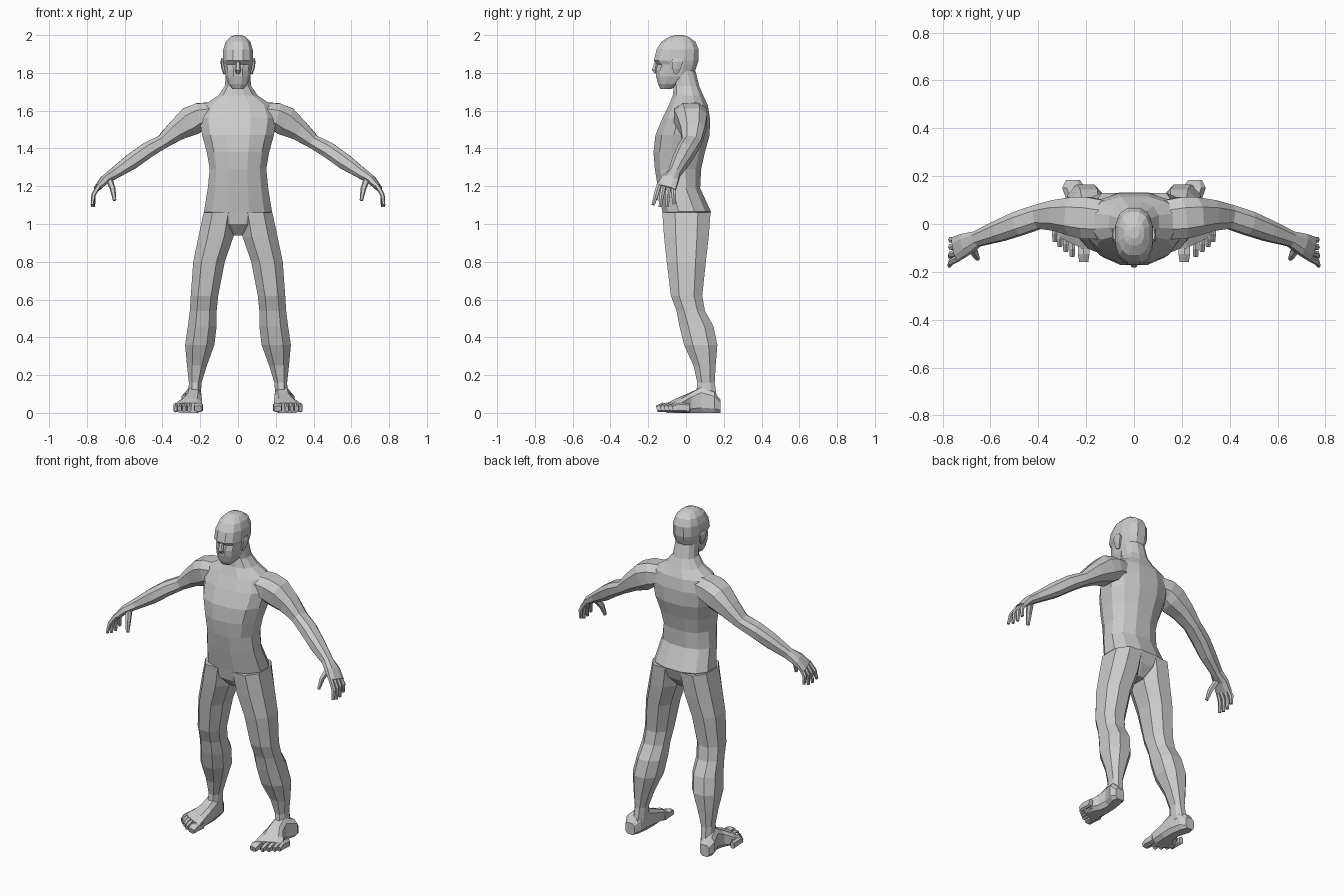
import bpy, bmesh, math
from mathutils import Vector

skin = bpy.data.materials.new("plain grey")
skin.diffuse_color = (0.6, 0.6, 0.6, 1)


def oval(n, power):
    """Unit rounded-box section with a flat facing each axis, reaching +-1."""
    f = lambda v: math.copysign(abs(v) ** power, v)
    pts = [(f(math.cos((i + .5) * math.tau / n)), f(math.sin((i + .5) * math.tau / n))) for i in range(n)]
    mx, my = max(p[0] for p in pts), max(p[1] for p in pts)
    return [(a / mx, b / my) for a, b in pts]


def loft(name, rings, mirror=False):
    """Skin a list of rings, cap both ends, optionally mirror across x."""
    bm = bmesh.new()
    loops = [[bm.verts.new(p) for p in ring] for ring in rings]
    n = len(loops[0])
    for a, b in zip(loops, loops[1:]):
        for i in range(n):
            j = (i + 1) % n
            bm.faces.new((a[i], a[j], b[j], b[i]))
    bm.faces.new(loops[0])
    bm.faces.new(loops[-1])
    bmesh.ops.recalc_face_normals(bm, faces=bm.faces)
    me = bpy.data.meshes.new(name)
    bm.to_mesh(me)
    bm.free()
    me.materials.append(skin)
    ob = bpy.data.objects.new(name, me)
    bpy.context.collection.objects.link(ob)
    if mirror:
        m = ob.modifiers.new("both sides", 'MIRROR')
        m.use_mirror_merge = False
    return ob


def stack(rows, n, power):
    """Horizontal rings from rows of (z, x min, x max, y front, y back)."""
    return [[((x0 + x1) / 2 + a * (x1 - x0) / 2, (y0 + y1) / 2 + b * (y1 - y0) / 2, z)
             for a, b in oval(n, power)] for z, x0, x1, y0, y1 in rows]


def tube(rows, n, power=.8, ref=(0, 1, 0)):
    """Rings along a path of (x, y, z, half width along ref, half thickness)."""
    pts = [Vector(r[:3]) for r in rows]
    rings = []
    for i, (p, r) in enumerate(zip(pts, rows)):
        t = (pts[min(i + 1, len(pts) - 1)] - pts[max(i - 1, 0)]).normalized()
        side = Vector(ref) - t * t.dot(Vector(ref))
        side.normalize()
        up = t.cross(side)
        rings.append([p + side * a * r[3] + up * b * r[4] for a, b in oval(n, power)])
    return rings


# Torso and neck: z, half width, front, back
torso = [(.94, .04, -.06, .06), (1.0, .12, -.115, .11), (1.065, .18, -.125, .132),
         (1.19, .16, -.148, .075), (1.29, .15, -.165, .08), (1.38, .165, -.172, .10),
         (1.47, .19, -.162, .125), (1.56, .205, -.125, .127), (1.63, .18, -.09, .115),
         (1.68, .105, -.07, .092), (1.73, .07, -.065, .07), (1.81, .062, -.08, .05)]
loft("torso", stack([(z, -w, w, f, b) for z, w, f, b in torso], 12, .85))

# Head, with brow and recessed eye line
head = [(1.715, .03, -.135, -.08), (1.74, .05, -.148, -.03), (1.78, .065, -.158, .03),
        (1.815, .07, -.16, .05), (1.845, .076, -.15, .06), (1.865, .08, -.17, .066),
        (1.925, .078, -.155, .066), (1.965, .065, -.13, .05), (1.99, .042, -.09, .015),
        (2.0, .02, -.06, -.015)]
loft("head", stack([(z, -w, w, f, b) for z, w, f, b in head], 12, .8))
loft("nose", tube([(0, -.155, 1.865, .008, .01), (0, -.165, 1.815, .016, .017),
                   (0, -.155, 1.8, .01, .012)], 6))
loft("ear", tube([(.07, -.055, 1.795, .012, .008), (.078, -.05, 1.825, .022, .01),
                  (.082, -.046, 1.86, .03, .011), (.08, -.046, 1.877, .018, .008)], 6), True)

# Legs
legs = [(1.06, .005, .182, -.125, .13), (.93, .025, .21, -.116, .12), (.80, .07, .237, -.102, .105),
        (.62, .105, .25, -.08, .086), (.54, .113, .255, -.05, .1), (.46, .113, .265, -.035, .145),
        (.36, .125, .28, -.01, .166), (.25, .165, .27, .04, .157), (.16, .193, .26, .06, .152),
        (.07, .198, .265, .05, .165)]
loft("leg", stack(legs, 8, .85), True)

# Feet: y, inner x, outer x, top z, slant of the ball
foot = [(.183, .225, .285, .07, 0), (.15, .203, .3, .11, 0), (.08, .195, .275, .135, 0),
        (.02, .192, .285, .105, .2), (-.04, .19, .32, .075, .4), (-.08, .19, .335, .052, .5)]
loft("foot", [[((x0 + x1) / 2 + a * (x1 - x0) / 2, y + s * (a * (x1 - x0) / 2), zt / 2 * (1 + b))
               for a, b in oval(8, .6)] for y, x0, x1, zt, s in foot], True)
for i in range(5):
    x, tip = (.21, .258, .285, .31, .33)[i], -.155 + .021 * i
    w = .024 if i == 0 else .0125
    loft("toe", tube([(x, tip + .09, .026, w, .024), (x, tip + .03, .03, w, .024),
                      (x, tip, .022, w * .8, .017)], 6, .6, (1, 0, 0)), True)

# Arms with palm
arm = [(.11, .015, 1.585, .08, .06), (.2, .025, 1.57, .088, .072), (.25, .032, 1.545, .08, .078),
       (.325, .036, 1.495, .064, .056), (.4, .03, 1.435, .05, .037), (.48, .003, 1.39, .05, .042),
       (.56, -.028, 1.333, .044, .042), (.655, -.062, 1.268, .032, .03),
       (.705, -.085, 1.235, .046, .024), (.745, -.105, 1.19, .052, .016)]
loft("arm", tube(arm, 8), True)

# Fingers and thumb
for i in range(4):
    y, tip, low = -.143 + .025 * i, -.174 + .037 * i, (1.1, 1.09, 1.09, 1.105)[i]
    loft("finger", tube([(.735, y, 1.205, .012, .013), (.765, (y + tip) / 2, 1.155, .012, .012),
                         (.772 - .003 * i, tip, low, .008, .008)], 6), True)
loft("thumb", tube([(.685, -.085, 1.245, .02, .018), (.663, -.125, 1.185, .015, .015),
                    (.653, -.145, 1.125, .009, .009)], 6), True)
